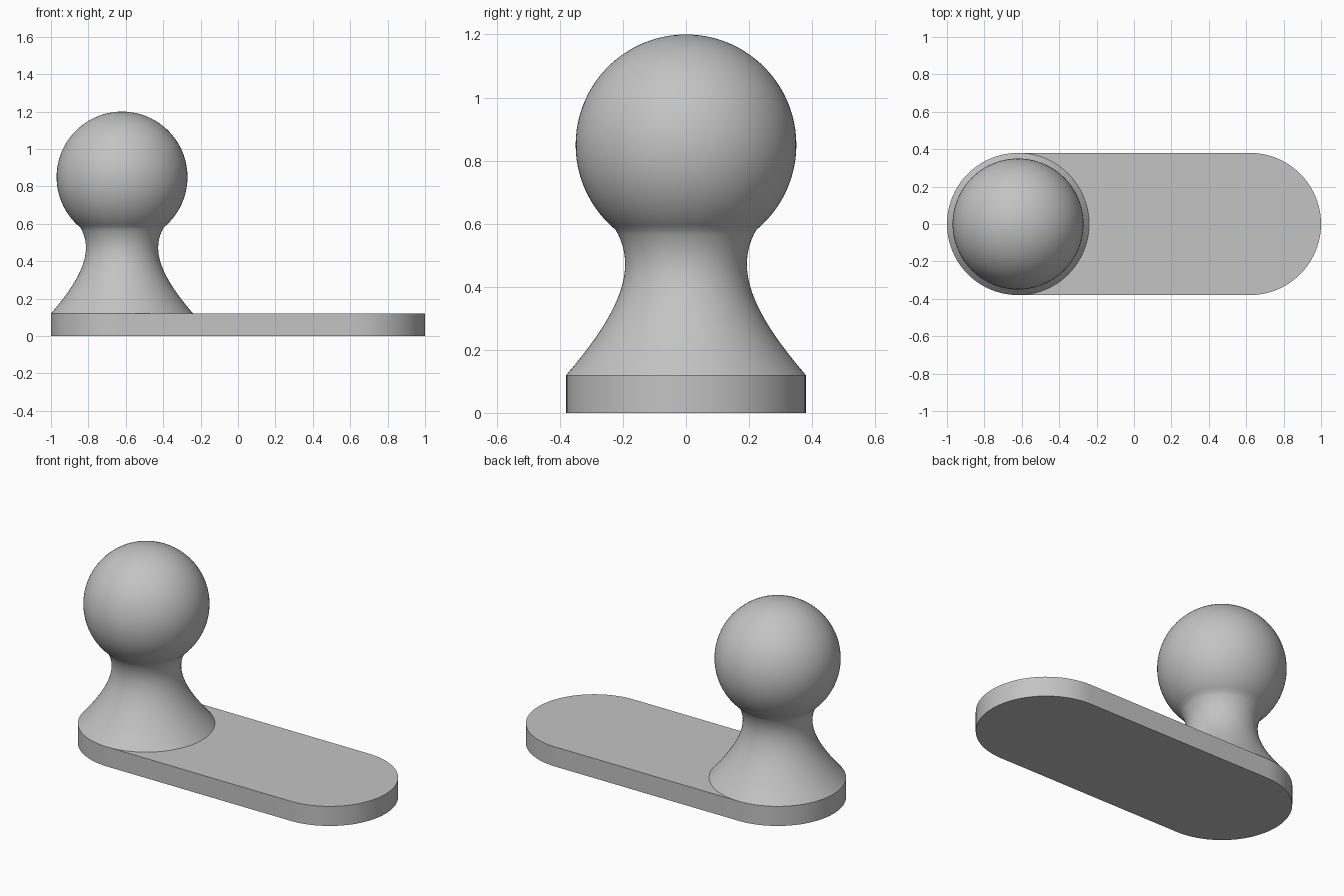
import bpy
import bmesh
from math import sin, cos, pi, acos
from mathutils import Vector, geometry

default_cube = bpy.data.objects.get("Cube")
if default_cube:
    bpy.data.objects.remove(default_cube, do_unlink=True)

SEGMENTS = 96
END_X = 0.62        # centre of each rounded plate end
PLATE_R = 0.38
PLATE_H = 0.12
BALL_R = 0.35
BALL_Z = 0.85
JOIN_Z = 0.58       # height where neck meets ball

grey = bpy.data.materials.new("plain grey")
grey.use_nodes = True
colour = (0.55, 0.55, 0.55, 1)
grey.diffuse_color = colour
grey.node_tree.nodes["Principled BSDF"].inputs["Base Color"].default_value = colour


def make_object(name, bm):
    bmesh.ops.recalc_face_normals(bm, faces=bm.faces)
    mesh = bpy.data.meshes.new(name)
    bm.to_mesh(mesh)
    bm.free()
    mesh.materials.append(grey)
    obj = bpy.data.objects.new(name, mesh)
    bpy.context.collection.objects.link(obj)
    bpy.ops.object.select_all(action="DESELECT")
    obj.select_set(True)
    bpy.context.view_layer.objects.active = obj
    bpy.ops.object.shade_smooth_by_angle(angle=pi / 6)
    return obj


# Base plate: slot outline extruded upwards
bm = bmesh.new()
half = SEGMENTS // 2
outline = []
for side in (1, -1):
    for i in range(half + 1):
        a = -pi / 2 + pi * i / half
        outline.append(bm.verts.new((side * (END_X + PLATE_R * cos(a)),
                                     side * PLATE_R * sin(a), 0)))
bottom = bm.faces.new(outline)
top = bmesh.ops.extrude_face_region(bm, geom=[bottom], use_keep_orig=True)["geom"]
bmesh.ops.translate(bm, vec=(0, 0, PLATE_H),
                    verts=[v for v in top if isinstance(v, bmesh.types.BMVert)])
make_object("base_plate", bm)

# Ball stud: flared neck curve followed by the ball arc, revolved
neck = geometry.interpolate_bezier(
    Vector((PLATE_R, PLATE_H)), Vector((0.19, 0.34)),
    Vector((0.16, 0.47)), Vector((0.2227, JOIN_Z)), 24)
profile = [(p.x, p.y) for p in neck]
start = acos((JOIN_Z - BALL_Z) / BALL_R)
steps = 36
for i in range(1, steps + 1):
    a = start * (1 - i / steps)
    profile.append((BALL_R * sin(a), BALL_Z + BALL_R * cos(a)))

bm = bmesh.new()
points = [bm.verts.new((r - END_X, 0, z)) for r, z in profile]
edges = [bm.edges.new(pair) for pair in zip(points, points[1:])]
bmesh.ops.spin(bm, geom=points + edges, cent=(-END_X, 0, 0), axis=(0, 0, 1),
               angle=2 * pi, steps=SEGMENTS, use_merge=True)
bmesh.ops.remove_doubles(bm, verts=bm.verts, dist=0.0001)
make_object("ball_stud", bm)
